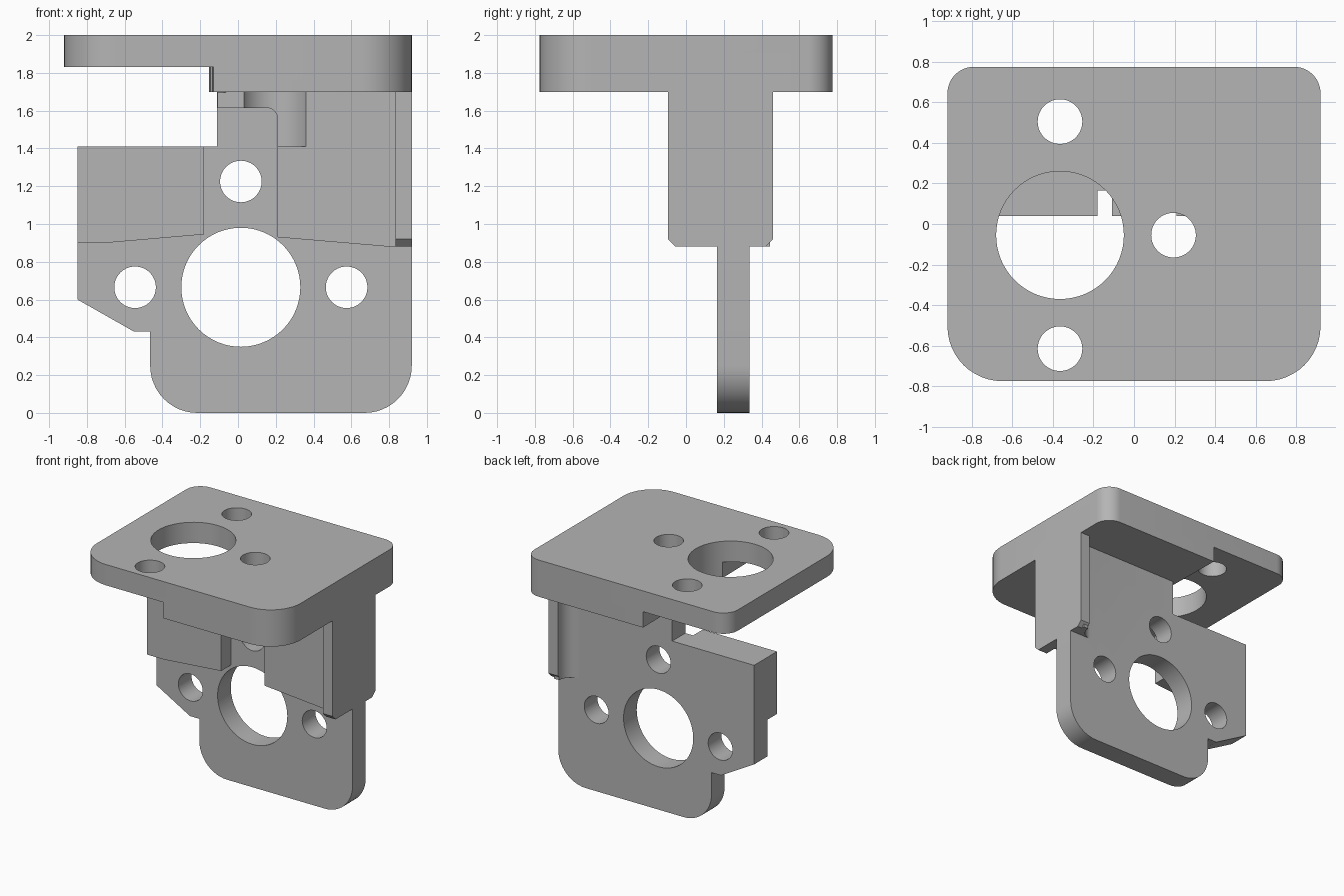
import bpy, bmesh, math

if "Cube" in bpy.data.objects:
    bpy.data.objects.remove(bpy.data.objects["Cube"])

grey = bpy.data.materials.new("plain grey")
grey.diffuse_color = (0.46, 0.46, 0.46, 1)
grey.use_nodes = True
grey.node_tree.nodes["Principled BSDF"].inputs["Base Color"].default_value = grey.diffuse_color


def arc(cx, cy, r, a0, a1, n=12):
    return [(cx + r * math.cos(math.radians(a0 + (a1 - a0) * i / n)),
             cy + r * math.sin(math.radians(a0 + (a1 - a0) * i / n))) for i in range(n + 1)]


def prism(name, pts, axis, lo, hi):
    """Extrude a 2D profile along x (profile y,z), y (x,z) or z (x,y)."""
    place = {"x": lambda p, d: (d, p[0], p[1]),
             "y": lambda p, d: (p[0], d, p[1]),
             "z": lambda p, d: (p[0], p[1], d)}[axis]
    bm = bmesh.new()
    a = [bm.verts.new(place(p, lo)) for p in pts]
    b = [bm.verts.new(place(p, hi)) for p in pts]
    bm.faces.new(a)
    bm.faces.new(b)
    for i in range(len(pts)):
        j = (i + 1) % len(pts)
        bm.faces.new((a[i], a[j], b[j], b[i]))
    bmesh.ops.recalc_face_normals(bm, faces=bm.faces)
    mesh = bpy.data.meshes.new(name)
    bm.to_mesh(mesh)
    bm.free()
    mesh.materials.append(grey)
    ob = bpy.data.objects.new(name, mesh)
    bpy.context.collection.objects.link(ob)
    return ob


def combine(target, other, operation):
    bpy.context.view_layer.objects.active = target
    mod = target.modifiers.new("combine", "BOOLEAN")
    mod.operation, mod.solver, mod.object = operation, "EXACT", other
    bpy.ops.object.modifier_apply(modifier=mod.name)
    bpy.data.objects.remove(other)


def drill(target, x, y, r, axis, lo, hi):
    combine(target, prism("drill", arc(x, y, r, 0, 360, 64)[:-1], axis, lo, hi), "DIFFERENCE")


# Top plate, thinner on the left of a slightly slanted step
bracket = prism("motor_bracket",
                arc(.65, -.505, .27, -90, 0) + arc(.79, .645, .13, 0, 90)
                + arc(-.79, .645, .13, 90, 180) + arc(-.65, -.505, .27, 180, 270),
                "z", 1.70, 2.0)
combine(bracket, prism("step", [(-1.2, -1), (-.127, -1), (-.158, 1), (-1.2, 1)], "z", 1.5, 1.83),
        "DIFFERENCE")

# Upright plate
upright = prism("upright",
                arc(-.215, .25, .25, 180, 270) + arc(.67, .25, .25, 270, 360)
                + [(.92, 1.8), (-.11, 1.8), (-.11, 1.41), (-.85, 1.41), (-.85, .60),
                   (-.55, .43), (-.465, .43)], "y", .165, .335)

# Thicker blocks in front of the upright, leaving an arched recess
left_block = prism("left_block", [(-.85, 1.41), (-.85, .90), (-.70, .90), (-.18, .945), (-.18, 1.41)],
                   "y", .04, .25)
right_block = prism("right_block",
                    [(-.108, 1.8), (-.108, 1.615)] + arc(.15, 1.555, .06, 90, 0)
                    + [(.21, .93), (.80, .88), (.88, .88), (.88, 1.8)], "y", .04, .25)

# Side rib with chamfered lower corners, and its rear fillet
rib = prism("side_rib", [(-.095, 1.8), (-.095, .92), (-.055, .88), (.42, .88), (.46, .92), (.46, 1.8)],
            "x", .835, .92)
fillet = prism("rib_fillet", arc(.725, .445, .11, 270, 360) + [(.88, .445), (.88, .25), (.725, .25)],
               "z", .88, 1.8)

# Clearance for the screw under the top plate
drill(right_block, .195, -.055, .19, "z", 1.41, 1.9)

for part in (upright, left_block, right_block, rib, fillet):
    combine(bracket, part, "UNION")

# Shaft hole and three screw holes in each plate
for dx, dy, r in ((0, 0, .315), (.56, 0, .11), (0, .56, .11)):
    drill(bracket, -.365 + dx, -.055 + dy, r, "z", 1.695, 2.2)
    drill(bracket, .015 + dx, .665 + dy, r, "y", .1, .5)
drill(bracket, -.365, -.615, .11, "z", 1.695, 2.2)
drill(bracket, -.545, .665, .11, "y", .1, .5)

bpy.ops.object.select_all(action="DESELECT")
bracket.select_set(True)
bpy.context.view_layer.objects.active = bracket
bpy.ops.object.shade_smooth_by_angle(angle=math.radians(20))
